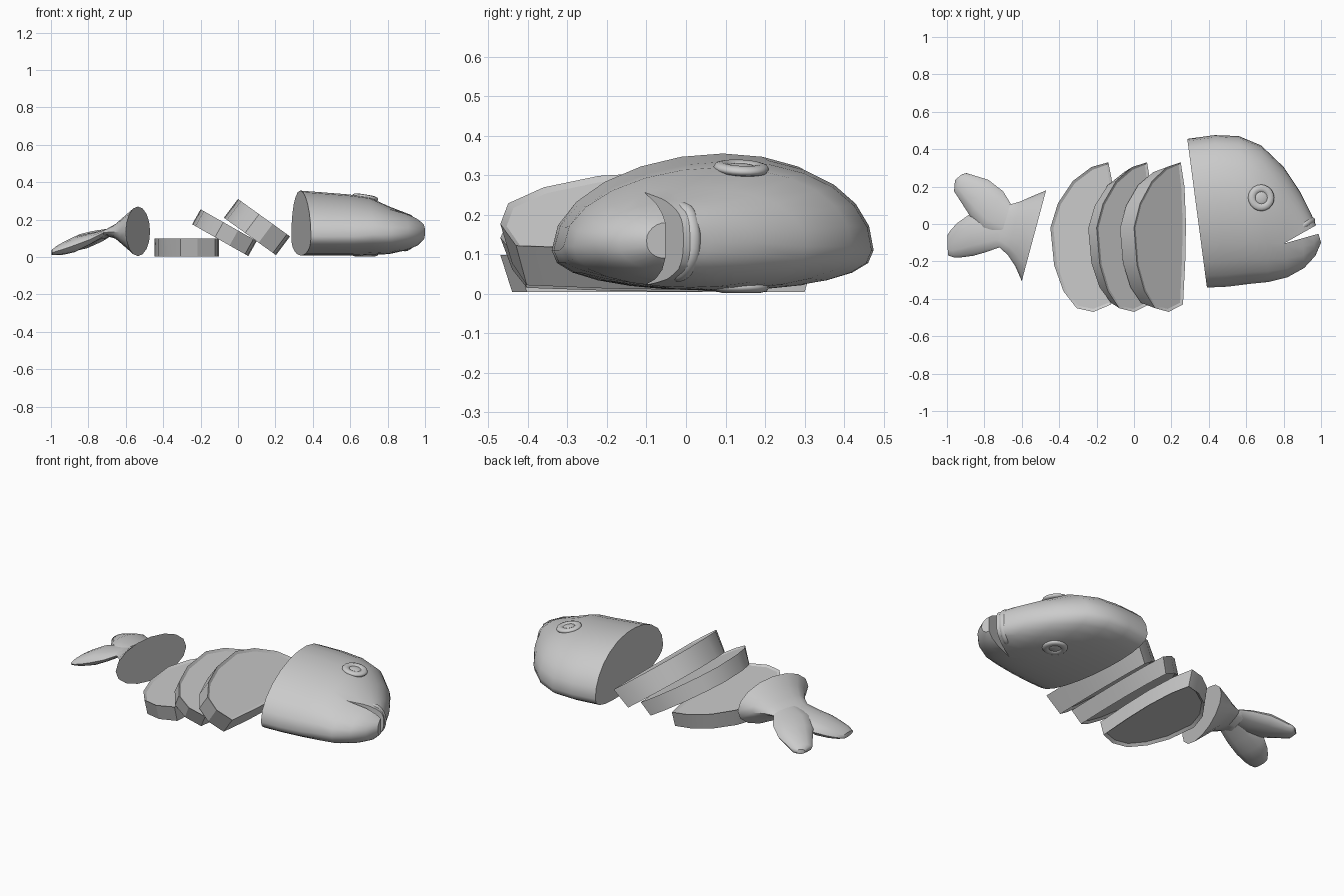
import bpy, bmesh, math
from mathutils import Vector

if "Cube" in bpy.data.objects:
    bpy.data.objects.remove(bpy.data.objects["Cube"])


def smooth(ob, angle=40):
    bpy.ops.object.select_all(action='DESELECT')
    ob.select_set(True)
    bpy.context.view_layer.objects.active = ob
    bpy.ops.object.shade_smooth_by_angle(angle=math.radians(angle))


def finish(name, bm, angle=40):
    bmesh.ops.recalc_face_normals(bm, faces=bm.faces[:])
    me = bpy.data.meshes.new(name)
    bm.to_mesh(me)
    bm.free()
    ob = bpy.data.objects.new(name, me)
    bpy.context.collection.objects.link(ob)
    smooth(ob, angle)
    return ob


def loft(name, sections, n=20, skew=0.0, belly=1.0):
    """Each section: low end x, y, high end x, y, edge z, top z, bottom z."""
    bm = bmesh.new()
    rings = []
    for x0, y0, x1, y1, zc, zt, zb in sections:
        ring = []
        for i in range(n):
            a = math.tau * i / n
            s = math.sin(a)
            t = (1 + math.cos(a)) / 2 + (skew * s * s if s > 0 else 0)
            z = zc + s * (zt - zc) if s > 0 else zc - abs(s) ** belly * (zc - zb)
            ring.append(bm.verts.new((x0 + (x1 - x0) * t, y0 + (y1 - y0) * t, z)))
        rings.append(ring)
    for r, q in zip(rings, rings[1:]):
        for i in range(n):
            j = (i + 1) % n
            bm.faces.new((r[i], r[j], q[j], q[i]))
    bm.faces.new(rings[0])
    bm.faces.new(rings[-1])
    return finish(name, bm)


def prism(name, base, offset, inset=0.0, taper=1.0, mid=0.0):
    """Extrude a polygon; taper narrows the far end in y around mid."""
    bm = bmesh.new()
    a = [bm.verts.new(p) for p in base]
    b = [bm.verts.new(Vector((x, mid + (y - mid) * taper, z)) + Vector(offset))
         for x, y, z in base]
    n = len(a)
    caps = [bm.faces.new(a), bm.faces.new(b)]
    for i in range(n):
        j = (i + 1) % n
        bm.faces.new((a[i], a[j], b[j], b[i]))
    bmesh.ops.recalc_face_normals(bm, faces=bm.faces[:])
    if inset:
        for f, depth in zip(caps, (-0.008, -0.014)):
            bmesh.ops.inset_region(bm, faces=[f], thickness=inset, depth=depth)
    return finish(name, bm, 26 if inset else 40)


# Head
head = loft("head", [
    (0.39, -0.34, 0.285, 0.455, 0.11, 0.355, 0.008),
    (0.50, -0.335, 0.43, 0.475, 0.11, 0.345, 0.008),
    (0.62, -0.32, 0.56, 0.47, 0.11, 0.335, 0.008),
    (0.72, -0.31, 0.68, 0.42, 0.12, 0.32, 0.01),
    (0.82, -0.285, 0.80, 0.305, 0.12, 0.27, 0.016),
    (0.91, -0.235, 0.89, 0.17, 0.13, 0.235, 0.036),
    (0.97, -0.17, 0.945, 0.06, 0.13, 0.205, 0.06),
    (1.0, -0.10, 0.975, -0.01, 0.135, 0.18, 0.09)], 24, skew=0.045, belly=0.85)

# Open mouth cut through the head
cutter = prism("mouth_cutter", [(0.80, -0.105, -0.2), (1.1, 0.065, -0.2),
                                (1.1, -0.02, -0.2)], (0, 0, 0.8))
cutter.hide_render = True
mod = head.modifiers.new("mouth", 'BOOLEAN')
mod.operation = 'DIFFERENCE'
mod.object = cutter
bpy.context.view_layer.objects.active = head
bpy.ops.object.modifier_move_to_index(modifier="mouth", index=0)
bpy.ops.object.modifier_apply(modifier="mouth")
bpy.data.objects.remove(cutter)
smooth(head, 38)

# Upper lip wrapping the snout
cu = bpy.data.curves.new("upper_lip", 'CURVE')
cu.dimensions = '3D'
cu.bevel_depth = 0.021
cu.bevel_resolution = 2
cu.use_fill_caps = True
cu.resolution_u = 4
path = [(0.87, -0.04, 0.222), (0.915, 0.0, 0.208), (0.943, 0.014, 0.17),
        (0.948, 0.018, 0.13), (0.938, 0.01, 0.085), (0.90, -0.012, 0.052),
        (0.865, -0.04, 0.045)]
sp = cu.splines.new('BEZIER')
sp.bezier_points.add(len(path) - 1)
for bp, p in zip(sp.bezier_points, path):
    bp.co = p
    bp.handle_left_type = bp.handle_right_type = 'AUTO'
    bp.radius = 0.5 if p in (path[0], path[-1]) else 1
lip = bpy.data.objects.new("upper_lip", cu)
bpy.context.collection.objects.link(lip)
bpy.ops.object.select_all(action='DESELECT')
lip.select_set(True)
bpy.context.view_layer.objects.active = lip
bpy.ops.object.convert(target='MESH')
smooth(bpy.context.object, 50)

# Eyes on both flanks: low lid ring and pupil
for side, z, tilt in (("upper", 0.318, 0.16), ("lower", 0.016, 0.0)):
    bpy.ops.mesh.primitive_torus_add(location=(0.68, 0.14, z), rotation=(-tilt / 3, tilt, 0),
                                     major_radius=0.05, minor_radius=0.021,
                                     major_segments=20, minor_segments=8)
    ring = bpy.context.object
    ring.name = side + "_eye_ring"
    ring.scale.z = 0.65
    smooth(ring, 60)
    bpy.ops.mesh.primitive_uv_sphere_add(segments=16, ring_count=8, radius=1,
                                         location=(0.68, 0.14, z), rotation=(-tilt / 3, tilt, 0))
    eye = bpy.context.object
    eye.name = side + "_eye"
    eye.scale = (0.038, 0.038, 0.012)
    smooth(eye, 60)

# Three slices with a rim of skin: one flat, two leaning on it
outline = [(0.31, 0.33), (0.22, 0.305), (0.12, 0.23), (0.04, 0.11), (0, -0.02),
           (0.02, -0.22), (0.07, -0.36), (0.14, -0.45), (0.23, -0.47),
           (0.325, -0.43), (0.34, -0.2), (0.345, 0), (0.335, 0.2)]
for i, (ox, oz, ux, uz, tx, tz) in enumerate([
        (-0.447, 0.098, 0.345, 0.0, 0.0, -0.094),
        (-0.20, 0.255, 0.30, -0.17, -0.045, -0.08),
        (0.0, 0.31, 0.278, -0.20, -0.075, -0.10)]):
    pts = [(ox + ux * u / 0.345, y, oz + uz * u / 0.345) for u, y in outline]
    prism("slice_%d" % (i + 1), pts, (tx, 0, tz), 0.016, 0.925, -0.07)

# Tail stub
loft("tail_stub", [
    (-0.60, -0.305, -0.47, 0.18, 0.135, 0.27, 0.005),
    (-0.635, -0.225, -0.545, 0.148, 0.135, 0.225, 0.05),
    (-0.675, -0.165, -0.61, 0.12, 0.135, 0.18, 0.095),
    (-0.72, -0.125, -0.66, 0.105, 0.13, 0.152, 0.11),
    (-0.75, -0.12, -0.69, 0.13, 0.12, 0.14, 0.095)], 16)


# Two tail fin lobes, drooping to the ground
def lobe(name, edges):
    secs = []
    for (x0, y0, x1, y1), h in zip(edges, (0.018, 0.032, 0.042, 0.034, 0.026, 0.014)):
        z = 0.13 + ((x0 + x1) / 2 + 0.70) * 0.36
        secs.append((x0, y0, x1, y1, z, z + h, max(0.01, z - h)))
    loft(name, secs, 12)


lobe("upper_tail_fin", [
    (-0.71, -0.06, -0.66, 0.11), (-0.81, -0.03, -0.70, 0.175),
    (-0.875, 0.04, -0.78, 0.237), (-0.92, 0.11, -0.85, 0.258),
    (-0.962, 0.175, -0.895, 0.272), (-0.957, 0.235, -0.92, 0.266)])
lobe("lower_tail_fin", [
    (-0.72, -0.125, -0.68, 0.06), (-0.79, -0.15, -0.81, 0.06),
    (-0.86, -0.17, -0.885, 0.048), (-0.92, -0.178, -0.945, 0.005),
    (-0.965, -0.178, -0.978, -0.03), (-0.995, -0.168, -0.998, -0.06)])
